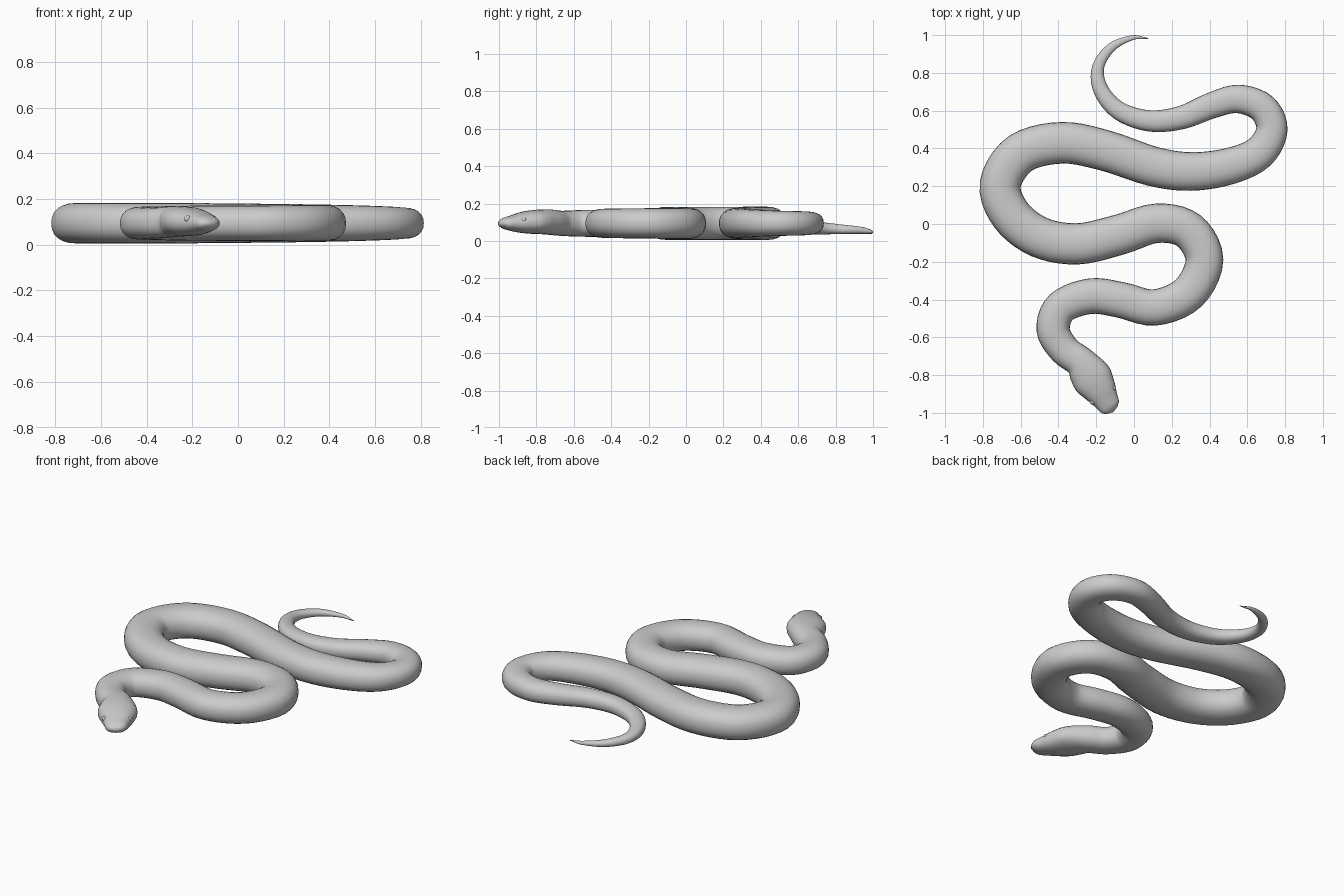
import bpy, bmesh
from math import cos, sin, tau, copysign
from mathutils import Vector

if "Cube" in bpy.data.objects:
    bpy.data.objects.remove(bpy.data.objects["Cube"])

# Centre line seen from above, tail tip to neck: x, y, half width
BODY = [(0.07, .983, .003), (-.01, .986, .013), (-.12, .935, .024), (-.19, .83, .032),
        (-.175, .71, .041), (-.08, .60, .049), (.08, .546, .056), (.25, .563, .062),
        (.41, .627, .069), (.55, .662, .075), (.68, .615, .08), (.73, .50, .083),
        (.66, .375, .09), (.50, .305, .097), (.30, .278, .102), (.10, .305, .105),
        (-.15, .388, .108), (-.38, .43, .11), (-.60, .375, .11), (-.708, .21, .109),
        (-.65, .045, .109), (-.50, -.07, .109), (-.30, -.105, .109), (-.08, -.057, .107),
        (.12, .004, .104), (.29, -.035, .102), (.373, -.19, .1), (.29, -.365, .098),
        (.11, -.442, .096), (-.07, -.402, .095), (-.23, -.382, .094), (-.385, -.44, .09),
        (-.428, -.56, .088), (-.37, -.665, .083)]
# Neck and head: x, y, half width, half height, height of centre
HEAD = [(-.29, -.725, .083, .068, .100), (-.25, -.775, .100, .066, .102),
        (-.216, -.825, .107, .063, .101), (-.18, -.88, .089, .055, .098),
        (-.15, -.93, .069, .042, .095), (-.128, -.968, .056, .030, .094),
        (-.116, -.986, .036, .016, .094)]


def body_key(p):
    x, y, w = p
    return (x, y, w, w * .81, .038 + .056 * min(1, w / .075) ** 1.0)


def spline(keys, steps):
    """Catmull-Rom through the keys, every channel at once."""
    k = [Vector(v) for v in keys]
    k = [2 * k[0] - k[1]] + k + [2 * k[-1] - k[-2]]
    out = []
    for a, b, c, d in zip(k, k[1:], k[2:], k[3:]):
        for s in range(steps):
            t = s / steps
            out.append(.5 * (2 * b + (c - a) * t + (2 * a - 5 * b + 4 * c - d) * t * t
                             + (3 * b - a - 3 * c + d) * t ** 3))
    return out + [k[-2]]


def finish(bm, name):
    bmesh.ops.recalc_face_normals(bm, faces=bm.faces)
    for f in bm.faces:
        f.smooth = True
    me = bpy.data.meshes.new(name)
    bm.to_mesh(me)
    bm.free()
    ob = bpy.data.objects.new(name, me)
    bpy.context.collection.objects.link(ob)
    return ob


def power(v, e):
    return copysign(abs(v) ** e, v)


# Body, neck and head: one flattened tube swept along the path
SIDES = 24
path = spline([body_key(p) for p in BODY] + HEAD, 5)
bm = bmesh.new()
rings = []
for i, p in enumerate(path):
    d = path[min(i + 1, len(path) - 1)] - path[max(i - 1, 0)]
    side = Vector((-d[1], d[0], 0)).normalized()
    centre = Vector((p[0], p[1], p[4]))
    ring = []
    for j in range(SIDES):
        a = tau * j / SIDES
        ring.append(bm.verts.new(centre + side * power(cos(a), .88) * p[2]
                                 + Vector((0, 0, power(sin(a), .88) * p[3]))))
    rings.append(ring)
for r, s in zip(rings, rings[1:]):
    for j in range(SIDES):
        n = (j + 1) % SIDES
        bm.faces.new((r[j], r[n], s[n], s[j]))
# Rounded snout and tail tip
for ring, tip in ((rings[0], (.08, .981, .041)), (rings[-1], (-.110, -.996, .094))):
    v = bm.verts.new(tip)
    for j in range(SIDES):
        bm.faces.new((ring[j], ring[(j + 1) % SIDES], v))
finish(bm, "snake_body")

# Eyes set under the brow, one on each side of the head
forward = Vector((.55, -.835, 0)).normalized()
across = Vector((-forward.y, forward.x, 0))
for name, s in (("left_eye", 1), ("right_eye", -1)):
    bm = bmesh.new()
    bmesh.ops.create_uvsphere(bm, u_segments=12, v_segments=8, radius=.015)
    eye = finish(bm, name)
    eye.location = Vector((-.165, -.905, .113)) + across * s * .066
